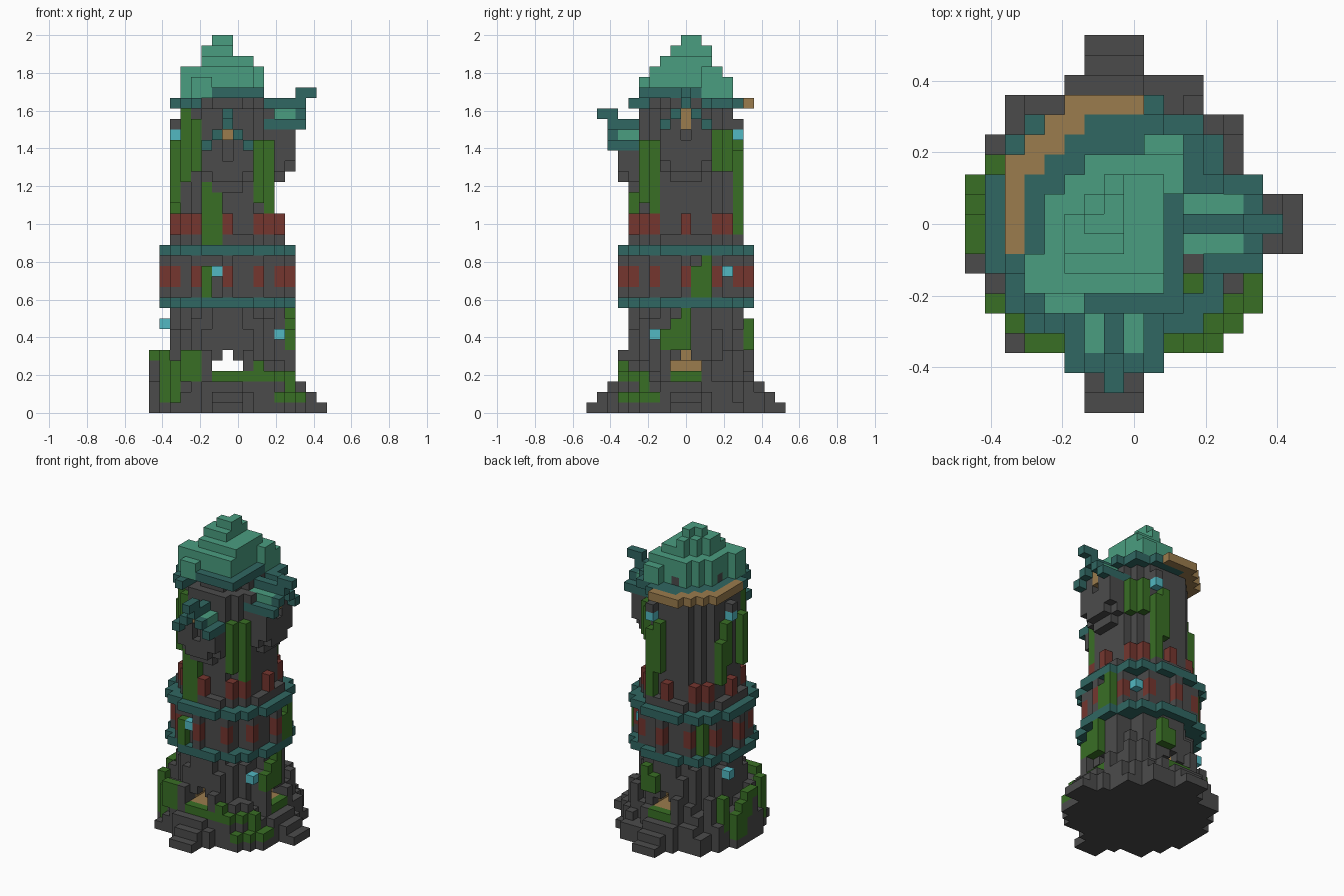
import bpy, bmesh, random
from mathutils import Vector

random.seed(4)
cube = bpy.data.objects.get("Cube")
if cube:
    bpy.data.objects.remove(cube)

V = 1 / 18                      # block size
AXIS = Vector((-1, 0, 0))       # tower axis, in blocks
grid = {}                       # (x, y, z) -> (part, colour)


def linear(c):
    c /= 255
    return c / 12.92 if c < 0.04 else ((c + 0.055) / 1.055) ** 2.4


def material(name, *rgb):
    m = bpy.data.materials.new(name)
    m.use_nodes = True
    col = [linear(c) for c in rgb] + [1]
    m.diffuse_color = col
    m.node_tree.nodes["Principled BSDF"].inputs["Base Color"].default_value = col
    return m


MATS = {
    "stone": material("dark stone", 75, 75, 75),
    "teal": material("dark teal", 48, 103, 98),
    "green": material("roof green", 74, 157, 128),
    "moss": material("moss green", 57, 111, 37),
    "brick": material("red brick", 117, 54, 47),
    "gold": material("tan gold", 155, 124, 77),
    "crystal": material("crystal cyan", 82, 184, 194),
}


def put(part, col, x, y, z):
    grid[x, y, z] = (part, col)


def box(part, col, xs, ys, zs):
    for x in range(xs[0], xs[1] + 1):
        for y in range(ys[0], ys[1] + 1):
            for z in range(zs[0], zs[1] + 1):
                put(part, col, x, y, z)


def ring(inner, outer):
    """Cells of a blocky ring; inner = -1 gives a full disc."""
    lo = (inner + 0.5) ** 2 if inner >= 0 else -1
    span = range(-outer, outer + 1)
    return [(x, y) for x in span for y in span
            if lo < x * x + y * y <= (outer + 0.5) ** 2]


def column(part, col, x, y, z0, z1):
    box(part, col, (x, x), (y, y), (z0, z1))


def turn(direction, out, side):
    """Cell at a distance out along a direction, shifted sideways."""
    dx, dy = direction
    return dx * out - dy * side, dy * out + dx * side


FRONT, RIGHT, BACK = (0, -1), (1, 0), (0, 1)

# Tower core and ragged stepped foundation
for x, y in ring(-1, 4):
    column("tower_shaft", "stone", x, y, 0, 28)
for x, y in ring(-1, 3):
    column("tower_shaft", "stone", x, y, 29, 30)
for x, y in ring(4, 5):
    full = min(abs(x), abs(y)) < 2
    column("lower_wall", "stone", x, y, 0, 9 if full else random.choice((7, 8, 9)))
    column("middle_wall", "stone", x, y, 10, 16)
for x, y in ring(5, 6):
    column("foundation", "stone", x, y, 0, random.choice((3, 4, 5)))
for x, y in ring(6, 7):
    if x * x + y * y <= 53:
        column("foundation", "stone", x, y, 0, random.choice((1, 2, 2)))
box("rubble", "stone", (-5, -3), (6, 6), (0, 1))
box("rubble", "stone", (3, 4), (6, 7), (0, 1))
box("rubble", "stone", (6, 6), (5, 5), (0, 0))

# Entrance steps, door sills and tan interior with open passages
for x, y in ring(-1, 4):
    column("doorway_lining", "gold", x, y, 3, 6)
for d in (FRONT, RIGHT, BACK):
    for side in (-1, 0, 1):
        for out, top in ((7, 2), (8, 1), (9, 0)):
            column("entrance_steps", "stone", *turn(d, out, side), 0, top)
        column("door_sill", "stone", *turn(d, 6, side), 0, 2)
        put("door_sill", "moss", *turn(d, 6, side), 3)
        put("doorway_lining", "gold", *turn(d, 5, side), 3)
        for z in (4, 5):
            grid.pop((*turn(d, 6, side), z), None)
    for out in range(0, 6):
        for side, z in ((-1, 4), (0, 4), (1, 4), (0, 5)):
            grid.pop((*turn(d, out, side), z), None)

# Teal bands
for z in (10, 15):
    for x, y in ring(4, 6):
        put("teal_bands", "teal", x, y, z)

# Stone pilasters with brick faces, and brick battlements
for x, y in ring(5, 6):
    if x == 0 or y == 0 or sorted((abs(x), abs(y))) == [3, 5]:
        column("pilasters", "stone", x, y, 11, 14)
        column("pilasters", "brick", x, y, 12, 13)
for x, y in ring(4, 5):
    if x == 0 or y == 0 or sorted((abs(x), abs(y))) == [3, 4]:
        column("brick_battlements", "brick", x, y, 17, 18)

# Roof rim: low at the corners, raised over the front and right faces
for x, y in ring(3, 5):
    front = y < 0 and -2 <= x <= 3
    right = x > 0 and -3 <= y <= 1
    if not (front or right):
        put("roof_rim", "teal", x, y, 29)
for x, y in ((4, 4), (-4, -4), (-3, -5)):
    put("roof_rim", "teal", x, y, 29)
box("roof_rim", "teal", (-1, 3), (-4, -4), (30, 30))
box("roof_rim", "teal", (3, 3), (-4, 1), (30, 30))

# Tan railing around the back left of the rim
rail = [(x, 6) for x in range(-2, 2)] + [(-5, y) for y in range(-1, 4)]
rail += [(-3, 5), (-2, 5), (-4, 4), (-3, 4), (-4, 3)]
for x, y in rail:
    put("tan_railing", "gold", x, y, 29)

# Crooked stepped roof with a spiral peak
SPANS = {4: (2, 3), 3: (-1, 3), 2: (-2, 3), 1: (-3, 2), 0: (-3, 2),
         -1: (-3, 2), -2: (-4, 2), -3: (-4, 2), -4: (-3, -2)}
for y, (a, b) in SPANS.items():
    for x in range(a, b + 1):
        put("roof", "green", x, y, 31)
        if abs(y) <= 3:
            put("roof", "green", x, y, 32)
        low_front = y < 0 and x <= -2
        hanging = y > 0 and (x + y) % 2 == 0
        if low_front or hanging or x == b and y > 1:
            put("roof", "green", x, y, 30)
for z, right, low in ((33, 2, -2), (34, 0, -1)):
    box("roof", "green", (-2, right), (low, 0), (z, z))
    box("roof", "green", (-1, right), (1, 1), (z, z))
    box("roof", "green", (0, right), (2, 2), (z, z))
for x, y in ((-1, 0), (0, 0), (0, 1)):
    put("roof", "green", x, y, 35)


# Gabled dormers on corbels
def dormer(part, d, lift):
    for out in range(4, 7):
        for side in range(-2, 3):
            lowest = (21 if out < 6 else 22) + abs(side) // 2
            top = 25 - (abs(side) > 1)
            column(part, "stone", *turn(d, out, side), lowest + lift // 2, top + lift)
        for side in (-1, 1):
            put(part, "green", *turn(d, out, side), 26 + lift)
        column(part, "gold", *turn(d, out, 0), 26 + lift, 26 + lift)
    for out in range(4, 8):
        put(part, "teal", *turn(d, out, 0), 27 + lift)
        for side in (-2, 2):
            put(part, "teal", *turn(d, out, side), 25 + lift)
    for side in (-1, 1):
        put(part, "teal", *turn(d, 7, side), 26 + lift)
    for out in (7, 8):
        put(part, "teal", *turn(d, out, 0), 28 + lift)
    # window slot
    for z in (24, 25):
        grid.pop((*turn(d, 6, 0), z + lift), None)


dormer("front_dormer", FRONT, 0)
dormer("right_dormer", RIGHT, 2)
put("right_dormer", "gold", 6, 0, 27)

# Hanging moss: x, y, bottom, top
UPPER = ((-5, -2, 20, 25), (-4, -3, 22, 28), (-3, -4, 23, 27), (3, -4, 20, 25),
         (4, -3, 19, 25), (-2, -5, 16, 21), (-1, -5, 16, 20), (4, 3, 23, 26),
         (3, 4, 23, 26), (1, 5, 20, 25), (2, 5, 17, 24), (-5, 2, 19, 23),
         (-5, 1, 21, 25))
LOWER = ((-2, -6, 11, 13), (6, 2, 11, 14), (6, 1, 11, 13), (6, -2, 6, 7),
         (6, -1, 6, 8), (6, 0, 6, 9), (2, 6, 6, 8), (1, 6, 6, 7), (-4, 4, 11, 14))
BASE = ((-7, -1, 5, 5), (-7, 0, 3, 5), (-7, 1, 1, 4), (-7, 2, 1, 3), (-6, 3, 2, 5),
        (-6, -4, 1, 5), (-5, -5, 1, 4), (-4, -6, 3, 5), (-3, -6, 3, 5),
        (2, -6, 3, 3), (3, -6, 3, 4), (4, -6, 3, 3), (5, -5, 3, 3), (6, -4, 1, 3),
        (6, -5, 1, 1), (5, -6, 1, 1), (7, -3, 1, 1), (7, -4, 1, 1))
column("foundation", "stone", -7, -1, 0, 4)
for part, clumps in (("upper_moss", UPPER), ("lower_moss", LOWER), ("base_moss", BASE)):
    for clump in clumps:
        column(part, "moss", *clump)
for x, y in ((5, -6), (6, -5), (7, -4), (7, -3), (-5, -6)):
    put("rubble", "stone", x, y, 0)

# Glowing crystals, the top two under stone brackets
for cell in ((-5, 0, 26), (2, 5, 26), (-1, -6, 13), (4, 4, 13), (5, -3, 7), (-6, 2, 8)):
    put("crystals", "crystal", *cell)
for x, y in ((-5, 0), (2, 5)):
    put("crystal_brackets", "stone", x, y, 27)

# Mesh each part from its exposed block faces
parts = {}
for cell, (part, col) in grid.items():
    parts.setdefault(part, []).append((Vector(cell), col))
AXES = [Vector((1, 0, 0)), Vector((0, 1, 0)), Vector((0, 0, 1))]
CENTRE = Vector((0, 0, 0.5))
for part, cells in parts.items():
    bm = bmesh.new()
    used = sorted({col for _, col in cells})
    verts = {}

    def vert(p):
        key = tuple(round(c * 2) for c in p)
        if key not in verts:
            verts[key] = bm.verts.new((p + AXIS) * V)
        return verts[key]

    for cell, col in cells:
        for i, axis in enumerate(AXES):
            for s in (1, -1):
                n = axis * s
                if tuple(int(c) for c in cell + n) in grid:
                    continue
                u, w = AXES[(i + 1) % 3] / 2, AXES[(i + 2) % 3] * s / 2
                mid = cell + CENTRE + n / 2
                face = bm.faces.new([vert(mid + o) for o in (-u - w, u - w, u + w, w - u)])
                face.material_index = used.index(col)
    mesh = bpy.data.meshes.new(part)
    bm.to_mesh(mesh)
    bm.free()
    for col in used:
        mesh.materials.append(MATS[col])
    bpy.context.scene.collection.objects.link(bpy.data.objects.new(part, mesh))
